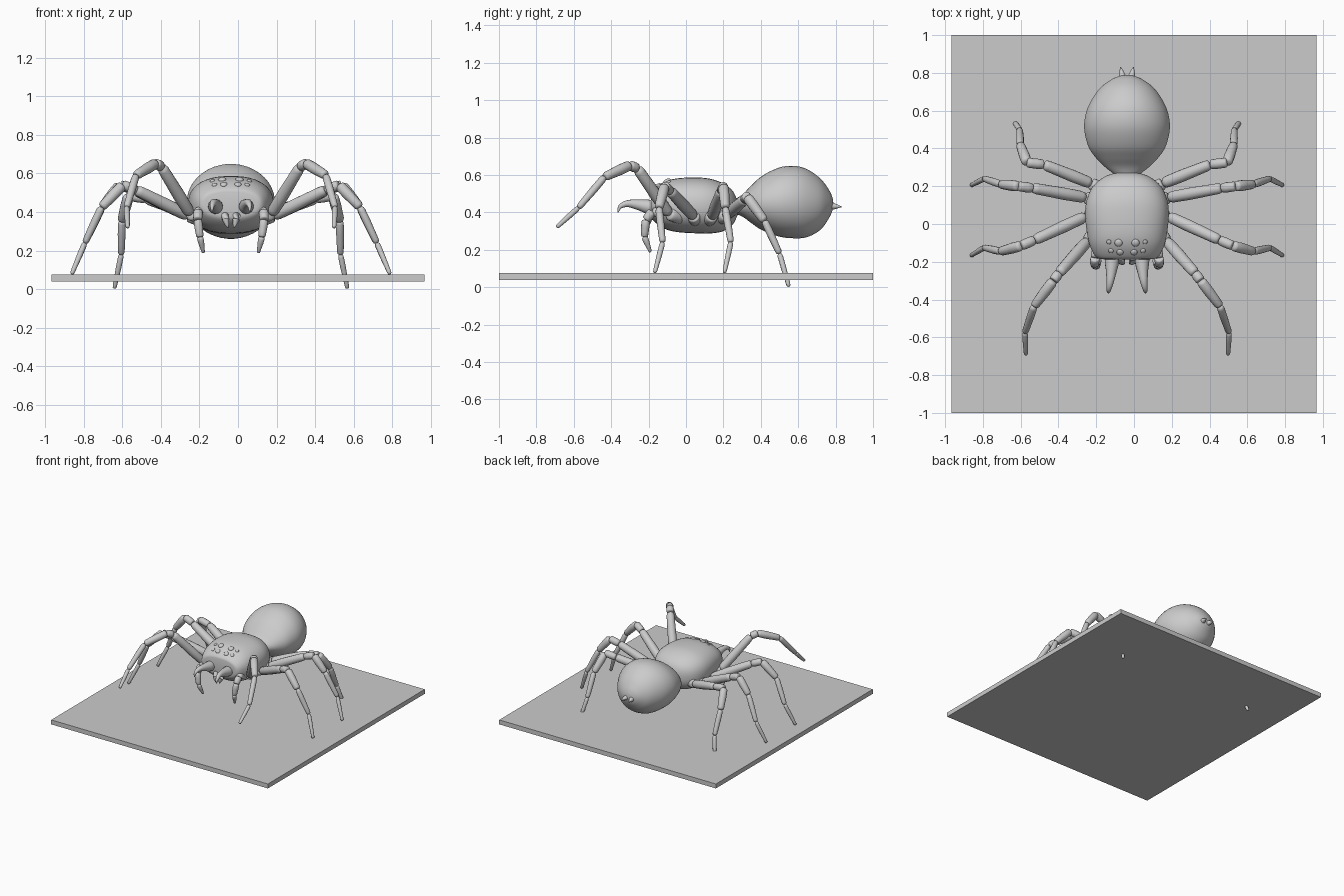
import bpy, bmesh, math
from mathutils import Vector
from mathutils.bvhtree import BVHTree

if "Cube" in bpy.data.objects:
    bpy.data.objects.remove(bpy.data.objects["Cube"])

CX = -0.037          # spider's own centre line
grey = bpy.data.materials.new("plain grey")
grey.diffuse_color = (0.6, 0.6, 0.6, 1)
grey.use_nodes = True
grey.node_tree.nodes["Principled BSDF"].inputs["Base Color"].default_value = grey.diffuse_color


def finish(bm, name, angle=50):
    bmesh.ops.recalc_face_normals(bm, faces=bm.faces)
    me = bpy.data.meshes.new(name)
    bm.to_mesh(me)
    bm.free()
    ob = bpy.data.objects.new(name, me)
    bpy.context.collection.objects.link(ob)
    me.materials.append(grey)
    bpy.ops.object.select_all(action='DESELECT')
    ob.select_set(True)
    bpy.context.view_layer.objects.active = ob
    bpy.ops.object.shade_smooth_by_angle(angle=math.radians(angle))
    return ob


def skin(bm, rings):
    vs = [[bm.verts.new(p) for p in r] for r in rings]
    n = len(vs[0])
    for a, b in zip(vs, vs[1:]):
        for i in range(n):
            bm.faces.new((a[i], a[(i + 1) % n], b[(i + 1) % n], b[i]))
    bm.faces.new(vs[0][::-1])
    bm.faces.new(vs[-1])


def spline(pts, steps=5):
    """Catmull-Rom resampling of tuples."""
    p = [Vector(q) for q in pts]
    p = [2 * p[0] - p[1]] + p + [2 * p[-1] - p[-2]]
    out = []
    for i in range(1, len(p) - 2):
        a, b, c, d = p[i - 1:i + 3]
        for k in range(steps):
            t = k / steps
            out.append(0.5 * (2 * b + (c - a) * t + (2 * a - 5 * b + 4 * c - d) * t * t
                              + (3 * b - a - 3 * c + d) * t ** 3))
    return out + [p[-2]]


def body(name, sections, power):
    """Loft sections (y, half width, top, bottom) along y."""
    def sp(v):
        return math.copysign(abs(v) ** power, v)
    rings = []
    for y, w, pair in [(s[0], s[1], (s[2], s[3])) for s in
                       spline([(a, b, c, d) for a, b, c, d in sections])]:
        mid, half = sum(pair) / 2, (pair[0] - pair[1]) / 2
        rings.append([(CX + w * sp(math.cos(t)), y, mid + half * sp(math.sin(t)))
                      for t in [math.tau * (i + 0.5) / 40 for i in range(40)]])
    bm = bmesh.new()
    skin(bm, rings)
    return finish(bm, name)


def tube(bm, path, radii, n=14):
    path = [Vector(p) for p in path]
    rings = []
    for i, p in enumerate(path):
        d = (path[min(i + 1, len(path) - 1)] - path[max(i - 1, 0)]).normalized()
        u = d.cross(Vector((0.3, 0.5, 0.81))).normalized()
        v = d.cross(u)
        rings.append([p + radii[i] * (u * math.cos(math.tau * k / n) + v * math.sin(math.tau * k / n))
                      for k in range(n)])
    skin(bm, rings)


def segment(bm, a, b, r0, r1):
    """One leg segment: slightly bulged tube with rounded ends."""
    a, b = Vector(a), Vector(b)
    prof = [(0, .45), (.03, .85), (.09, 1), (.4, 1.08), (.7, 1.03), (.92, 1), (.98, .85), (1, .45)]
    tube(bm, [a.lerp(b, t) for t, _ in prof], [(r0 + (r1 - r0) * t) * k for t, k in prof])


def side(s, p):
    return (CX + s * p[0], p[1], p[2])


# ground slab
bm = bmesh.new()
bmesh.ops.create_cube(bm, size=1)
for v in bm.verts:
    v.co = (v.co.x * 1.934, v.co.y * 2, 0.057 + v.co.z * 0.036)
finish(bm, "base_plate", 30)

# head and thorax in one shell
head = body("head_thorax", [
    (-.188, .11, .49, .40), (-.178, .16, .522, .36), (-.12, .195, .562, .315),
    (-.05, .212, .582, .295), (.05, .222, .587, .288), (.13, .213, .58, .287),
    (.20, .18, .555, .30), (.25, .12, .515, .335), (.278, .04, .455, .39)], 0.85)

# egg-shaped abdomen
body("abdomen", [
    (.24, .035, .46, .40), (.30, .115, .495, .378), (.35, .165, .545, .342), (.41, .205, .598, .303),
    (.50, .227, .641, .27), (.58, .220, .649, .261), (.65, .192, .630, .268),
    (.72, .143, .580, .308), (.765, .083, .520, .37), (.783, .04, .480, .41), (.788, .008, .45, .435)], 1.0)

# legs: coxa root, hip, femur end, knee end, shin end, ankle, tip
legs = {
    "front_leg": [(.15, -.02, .37), (.21, -.09, .39), (.36, -.26, .635), (.39, -.30, .652),
                  (.492, -.435, .59), (.54, -.575, .425), (.535, -.692, .32)],
    "second_leg": [(.15, .05, .36), (.22, .04, .38), (.49, -.085, .515), (.56, -.115, .54),
                   (.67, -.145, .425), (.757, -.125, .24), (.825, -.167, .078)],
    "third_leg": [(.15, .12, .36), (.22, .14, .38), (.50, .19, .515), (.575, .20, .54),
                  (.668, .21, .425), (.756, .24, .24), (.825, .205, .078)],
    "rear_leg": [(.13, .18, .37), (.19, .215, .385), (.44, .315, .47), (.53, .325, .485),
                 (.565, .42, .355), (.568, .50, .18), (.604, .55, .004)],
}
widths = [(.036, .032), (.031, .029), (.025, .026), (.028, .024), (.020, .017), (.015, .011)]
for name, pts in legs.items():
    for s, tag in ((1, "right"), (-1, "left")):
        bm = bmesh.new()
        for a, b, (r0, r1) in zip(pts, pts[1:], widths):
            segment(bm, side(s, a), side(s, b), r0, r1)
        finish(bm, f"{tag}_{name}")

for s, tag in ((1, "right"), (-1, "left")):
    # curved horn-like jaw
    bm = bmesh.new()
    path = spline([side(s, p) + (r,) for p, r in (
        ((.08, -.14, .425), .036), ((.08, -.20, .43), .038), ((.083, -.25, .44), .029),
        ((.09, -.31, .447), .019), ((.097, -.35, .432), .012), ((.098, -.365, .40), .003))])
    tube(bm, [p[:3] for p in path], [p[3] for p in path])
    finish(bm, f"{tag}_jaw")

    # feeler beside the mouth
    bm = bmesh.new()
    feel = [(.15, -.08, .38), (.17, -.18, .405), (.172, -.215, .36), (.16, -.222, .27), (.142, -.19, .188)]
    for a, b, (r0, r1) in zip(feel, feel[1:], ((.024, .024), (.024, .023), (.022, .019), (.018, .008))):
        segment(bm, side(s, a), side(s, b), r0, r1)
    finish(bm, f"{tag}_feeler")

    # small fang under the mouth
    bm = bmesh.new()
    tube(bm, [side(s, p) for p in ((.03, -.15, .385), (.03, -.185, .38), (.027, -.2, .36),
                                   (.02, -.205, .335), (.015, -.205, .318))], [.014, .02, .018, .011, .002])
    finish(bm, f"{tag}_fang")

    # spinneret cone at the tail
    bm = bmesh.new()
    tube(bm, [side(s, p) for p in ((.022, .765, .435), (.028, .80, .432), (.034, .832, .43))],
         [.024, .014, .002])
    finish(bm, f"{tag}_spinneret")

# eight eyes laid on the head surface in two rows
tree = BVHTree.FromPolygons([v.co for v in head.data.vertices],
                            [p.vertices[:] for p in head.data.polygons])
for row, eyes in (("upper", ((.045, -.10, .021), (.096, -.095, .013))),
                  ("lower", ((.037, -.150, .018), (.085, -.142, .014)))):
    for j, (x, y, r) in enumerate(eyes):
        for s, tag in ((1, "right"), (-1, "left")):
            hit, nor, _, _ = tree.ray_cast(Vector((CX + s * x, y, 2)), Vector((0, 0, -1)))
            if nor.z < 0:
                nor = -nor
            bm = bmesh.new()
            bmesh.ops.create_uvsphere(bm, u_segments=16, v_segments=10, radius=r)
            rot = nor.to_track_quat('Z', 'Y')
            for v in bm.verts:
                v.co = hit + rot @ Vector((v.co.x, v.co.y, v.co.z * 0.55))
            finish(bm, f"{tag}_{row}_eye_{('inner', 'outer')[j]}")
